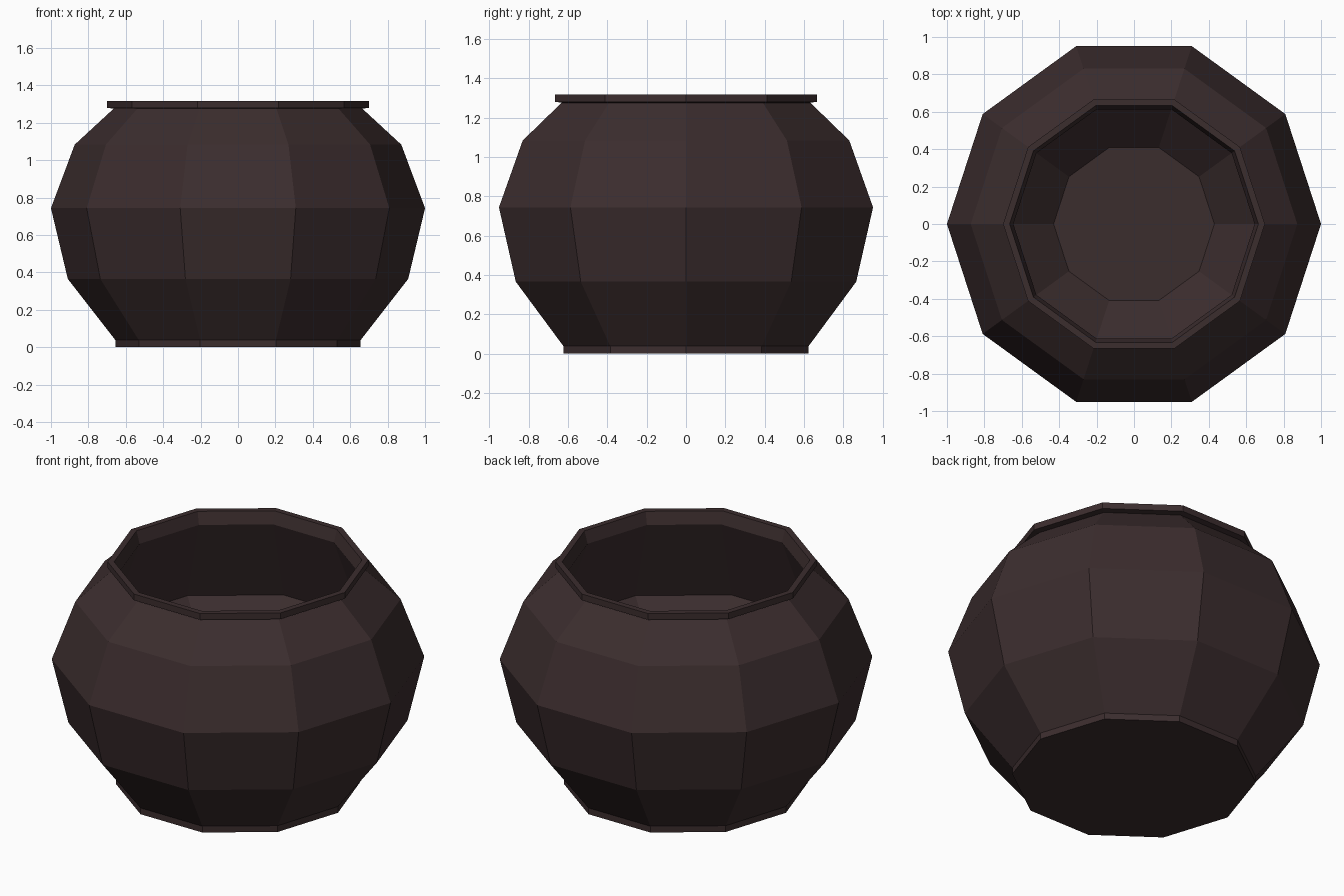
import bpy, bmesh, math

if "Cube" in bpy.data.objects:
    bpy.data.objects.remove(bpy.data.objects["Cube"])

SIDES = 10

# Single dark brown clay colour
clay = bpy.data.materials.new("dark_brown_clay")
clay.diffuse_color = (0.044, 0.026, 0.027, 1)
clay.use_nodes = True
clay.node_tree.nodes["Principled BSDF"].inputs["Base Color"].default_value = clay.diffuse_color


def lathe(name, profile, material):
    """Spin a (radius, z) profile into a faceted closed body with flat end caps."""
    bm = bmesh.new()
    rings = []
    for r, z in profile:
        rings.append([bm.verts.new((r * math.cos(2 * math.pi * i / SIDES),
                                    r * math.sin(2 * math.pi * i / SIDES), z))
                      for i in range(SIDES)])
    for low, high in zip(rings, rings[1:]):
        for i in range(SIDES):
            j = (i + 1) % SIDES
            bm.faces.new((low[i], low[j], high[j], high[i]))
    bm.faces.new(rings[0][::-1])   # underside
    bm.faces.new(rings[-1])        # inner floor
    bmesh.ops.recalc_face_normals(bm, faces=bm.faces)
    mesh = bpy.data.meshes.new(name)
    bm.to_mesh(mesh)
    bm.free()
    mesh.materials.append(material)
    obj = bpy.data.objects.new(name, mesh)
    bpy.context.collection.objects.link(obj)
    return obj


# Pot: foot, belly, shoulder, overhanging rim, then hollow interior
foot = [(0.655, 0.0), (0.655, 0.037)]
belly = [(0.91, 0.365), (1.0, 0.743), (0.873, 1.083)]
rim = [(0.665, 1.275), (0.70, 1.28), (0.70, 1.317), (0.665, 1.317), (0.645, 1.245)]
interior = [(0.83, 0.745), (0.43, 0.365)]
lathe("pot", foot + belly + rim + interior, clay)
